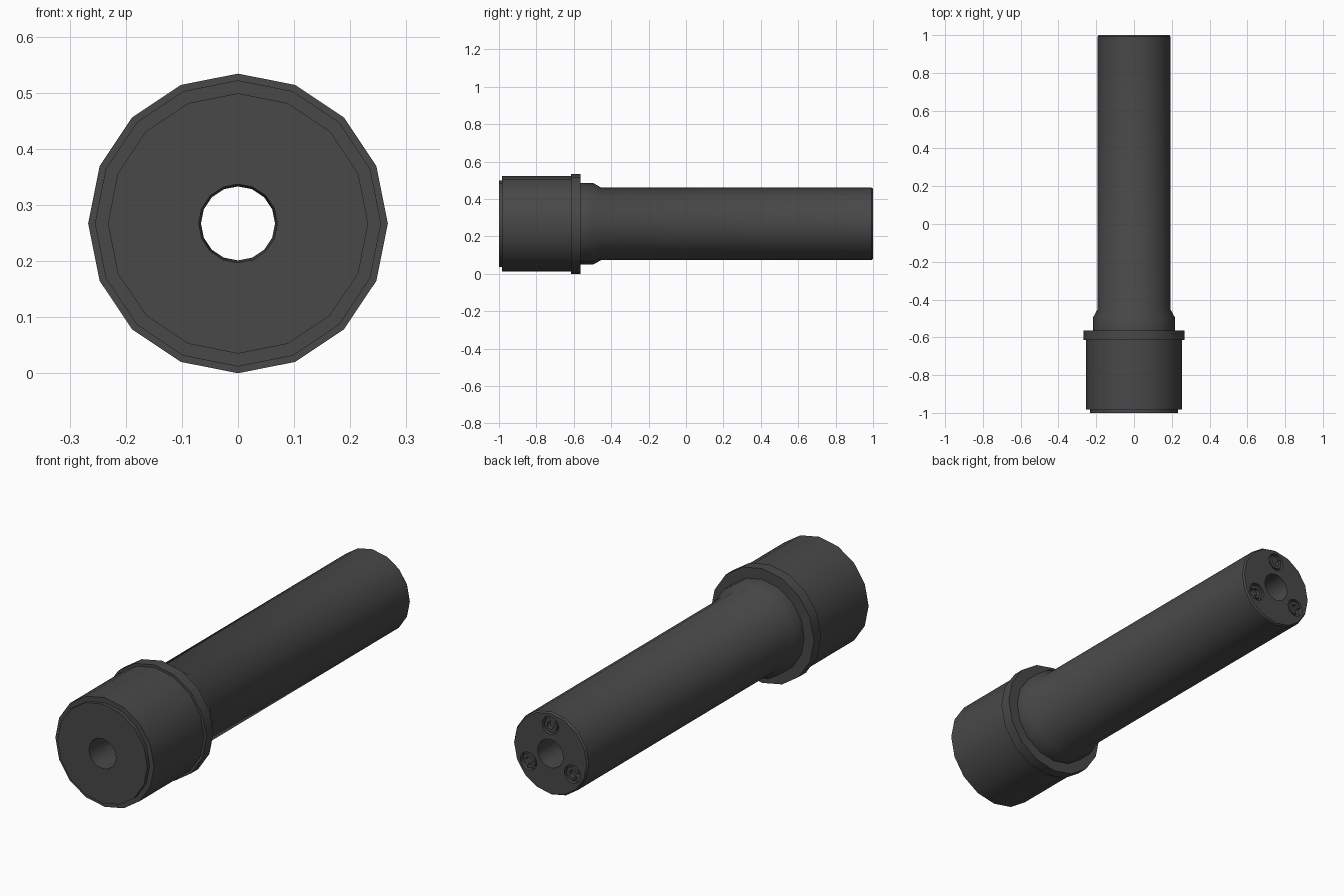
import bpy, bmesh, math
from mathutils import Vector

if "Cube" in bpy.data.objects:
    bpy.data.objects.remove(bpy.data.objects["Cube"])

SIDES = 16
AXIS_Z = 0.267

mat = bpy.data.materials.new("dark grey")
mat.diffuse_color = (0.065, 0.065, 0.065, 1)
mat.use_nodes = True
mat.node_tree.nodes["Principled BSDF"].inputs["Base Color"].default_value = mat.diffuse_color


def make_object(name, bm):
    bmesh.ops.recalc_face_normals(bm, faces=bm.faces)
    mesh = bpy.data.meshes.new(name)
    bm.to_mesh(mesh)
    bm.free()
    mesh.materials.append(mat)
    obj = bpy.data.objects.new(name, mesh)
    bpy.context.collection.objects.link(obj)
    return obj


def lathe(name, profile, sides=SIDES, center=(0, AXIS_Z), start=0.0, arc=math.tau):
    """Sweep a closed (y, radius) profile around an axis along y."""
    bm = bmesh.new()
    full = arc >= math.tau - 1e-6
    rings = []
    for i in range(sides if full else sides + 1):
        a = start + arc * i / sides
        rings.append([bm.verts.new((center[0] + r * math.cos(a), y,
                                    center[1] + r * math.sin(a)))
                      for y, r in profile])
    n = len(profile)
    for i in range(sides):
        a, b = rings[i], rings[(i + 1) % len(rings)]
        for j in range(n):
            k = (j + 1) % n
            bm.faces.new((a[j], a[k], b[k], b[j]))
    if not full:
        bm.faces.new(rings[0])
        bm.faces.new(rings[-1])
    return make_object(name, bm)


def cylinder(name, center, radius, y0, y1, sides):
    bm = bmesh.new()
    ends = []
    for y in (y0, y1):
        ends.append([bm.verts.new((center[0] + radius * math.cos(math.tau * i / sides), y,
                                   center[1] + radius * math.sin(math.tau * i / sides)))
                     for i in range(sides)])
        bm.faces.new(ends[-1])
    for i in range(sides):
        k = (i + 1) % sides
        bm.faces.new((ends[0][i], ends[0][k], ends[1][k], ends[1][i]))
    return make_object(name, bm)


def select_only(obj):
    bpy.ops.object.select_all(action='DESELECT')
    obj.select_set(True)
    bpy.context.view_layer.objects.active = obj


# Main body: stepped head, flange, tapered collar and long barrel with a bore
body = lathe("barrel_body", [
    (-1.0, 0.070), (-1.0, 0.232), (-0.983, 0.232), (-0.983, 0.255),
    (-0.615, 0.255), (-0.615, 0.267), (-0.563, 0.267), (-0.563, 0.217),
    (-0.495, 0.217), (-0.452, 0.193), (0.992, 0.193), (1.0, 0.187),
    (1.0, 0.066),
])

# Three round pockets in the rear face, each holding a C-shaped ring
parts = [body]
for i in range(3):
    a = math.pi / 2 + i * math.tau / 3
    c = (0.131 * math.cos(a), AXIS_Z + 0.131 * math.sin(a))
    cutter = cylinder("pocket_cutter", c, 0.042, 0.978, 1.05, 16)
    cutter.hide_render = True
    select_only(body)
    mod = body.modifiers.new("pocket", 'BOOLEAN')
    mod.operation = 'DIFFERENCE'
    mod.solver = 'EXACT'
    mod.object = cutter
    bpy.ops.object.modifier_apply(modifier=mod.name)
    bpy.data.objects.remove(cutter)
    parts.append(lathe(f"rear_clip_{i + 1}",
                       [(0.977, 0.018), (0.998, 0.018), (0.998, 0.032), (0.977, 0.032)],
                       sides=12, center=c, start=a + math.radians(45),
                       arc=math.radians(270)))

for obj in parts:
    select_only(obj)
    bpy.ops.object.shade_smooth_by_angle(angle=math.radians(30))
